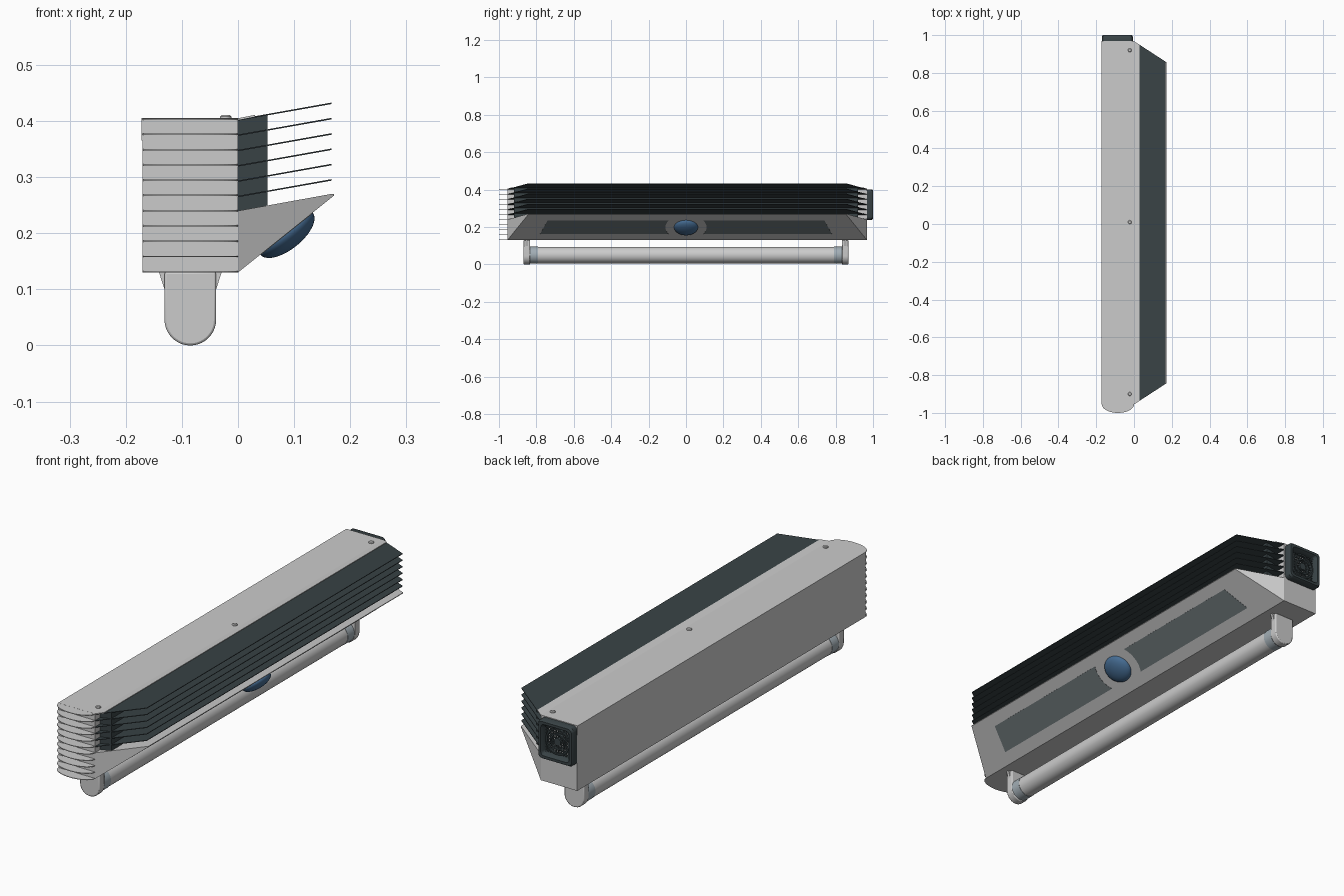
import bpy, bmesh
from math import sin, cos, pi
from mathutils import Matrix, Vector

if "Cube" in bpy.data.objects:
    bpy.data.objects.remove(bpy.data.objects["Cube"])

FRONT, BACK, MITRE = -0.955, 0.968, 0.65


def material(name, rgb):
    m = bpy.data.materials.new(name)
    m.diffuse_color = (*rgb, 1)
    m.use_nodes = True
    m.node_tree.nodes["Principled BSDF"].inputs["Base Color"].default_value = m.diffuse_color
    return m


DARK = material("dark_grey", (0.04, 0.055, 0.06))
PANEL = material("panel_grey", (0.17, 0.2, 0.21))
BLUE = material("blue_lens", (0.06, 0.15, 0.29))
COLLAR = material("collar_grey", (0.36, 0.42, 0.46))


def finish(bm, name, mat=None, smooth=False):
    bmesh.ops.recalc_face_normals(bm, faces=bm.faces)
    me = bpy.data.meshes.new(name)
    bm.to_mesh(me)
    bm.free()
    ob = bpy.data.objects.new(name, me)
    bpy.context.collection.objects.link(ob)
    if mat:
        me.materials.append(mat)
    if smooth:
        bpy.context.view_layer.objects.active = ob
        ob.select_set(True)
        bpy.ops.object.shade_smooth_by_angle(angle=0.6)
        ob.select_set(False)
    return ob


def loft(name, loops, mat=None, smooth=False, caps=True):
    """Bridge equal-length point loops, optionally capping both ends."""
    bm = bmesh.new()
    rings = [[bm.verts.new(p) for p in lp] for lp in loops]
    n = len(rings[0])
    for a, b in zip(rings, rings[1:]):
        for i in range(n):
            j = (i + 1) % n
            bm.faces.new((a[i], a[j], b[j], b[i]))
    if caps:
        bm.faces.new(rings[0])
        bm.faces.new(rings[-1][::-1])
    return finish(bm, name, mat, smooth)


def slab(name, profile, y0=FRONT, y1=BACK, mitre=0.0, mat=None, smooth=False):
    """Run an (x, z) profile along y, with ends cut back where x > 0."""
    cut = lambda x: mitre * max(0, x)
    return loft(name, [[(x, y0 + cut(x), z) for x, z in profile],
                       [(x, y1 - cut(x), z) for x, z in profile]], mat, smooth)


def circle(cx, cz, r, n=32):
    return [(cx + r * cos(2 * pi * i / n), cz + r * sin(2 * pi * i / n)) for i in range(n)]


def box(x0, x1, z0, z1):
    return [(x0, z0), (x1, z0), (x1, z1), (x0, z1)]


# Main housing, wedge underside and folded top cover
slab("housing", box(-0.17, 0, 0.13, 0.402))
slab("lower_wedge", [(0, 0.13), (0.166, 0.263), (0.171, 0.267), (0.171, 0.27), (0.166, 0.27), (0, 0.24)],
     mitre=MITRE)
slab("top_cover", [(-0.172, 0.365), (-0.172, 0.405), (0, 0.405), (0.03, 0.411),
                   (0.03, 0.408), (0, 0.402), (-0.17, 0.402), (-0.17, 0.365)], mitre=MITRE)

# Dark core and side fins
slab("fin_core", [(0, 0.24), (0.053, 0.249), (0.053, 0.411), (0, 0.402)], -0.92, 0.92, mat=DARK)
for i in range(6):
    z = 0.402 - 0.0273 * i
    slab(f"side_fin_{i}", [(0, z - 0.0012), (0.167, z + 0.0283), (0.167, z + 0.031), (0, z + 0.0012)],
         mitre=MITRE, mat=DARK)

# Curved front end plates
for i in range(11):
    z = 0.1302 + 0.0272 * i
    arc = [(-0.085 - 0.085 * cos(pi * k / 24), FRONT - 0.045 * sin(pi * k / 24)) for k in range(25)]
    loft(f"end_fin_{i}", [[(x, y, z + d) for x, y in arc] for d in (0, 0.0025)])

# Cover screws
for i, y in enumerate((-0.9, 0.01, 0.92)):
    loft(f"cover_screw_{i}", [[(px, py, z) for px, py in circle(-0.022, y, r, 20)]
                              for r, z in ((0.01, 0.404), (0.01, 0.408), (0.007, 0.411))], smooth=True)

# Frame of the sloping underside: u along y, v up the slope, n outward
v = Vector((0.166, 0, 0.133)).normalized()
u = Vector((0, 1, 0))
n = u.cross(v)
slope = Matrix((u, v, n)).transposed().to_4x4()
slope.translation = Vector((0.0865, 0, 0.13 + 0.0865 * 0.133 / 0.166))

# Underside panels with a round cut-out for the lens
for side, s in (("front", -1), ("back", 1)):
    a = 0.56
    pts = [(0.78, -0.058), (0.74, 0.058)]
    pts += [(0.11 * cos(a - 2 * a * k / 12), 0.11 * sin(a - 2 * a * k / 12)) for k in range(13)]
    loft(f"{side}_panel", [[slope @ Vector((s * x, y, h)) for x, y in pts] for h in (-0.001, 0.001)], PANEL)

# Blue lens dome and its seat
bm = bmesh.new()
bmesh.ops.create_uvsphere(bm, u_segments=40, v_segments=20, radius=1)
bmesh.ops.bisect_plane(bm, geom=bm.verts[:] + bm.edges[:] + bm.faces[:], plane_co=(0, 0, -0.05),
                       plane_no=(0, 0, 1), clear_inner=True)
bmesh.ops.transform(bm, matrix=slope @ Matrix.Diagonal((0.064, 0.06, 0.028, 1)), verts=bm.verts)
finish(bm, "lens_dome", BLUE, True)

# Tube lamp, collars, rounded holders and their gussets
slab("tube", circle(-0.085, 0.05, 0.044, 40), -0.84, 0.845, smooth=True)
for side, s in (("front", -1), ("back", 1)):
    slab(f"{side}_collar", circle(-0.085, 0.05, 0.0452, 40), *sorted((s * 0.79, s * 0.835)),
         mat=COLLAR, smooth=True)
    r = 0.046
    holder = [(-0.085 + r * cos(pi + pi * k / 20), r + r * sin(pi + pi * k / 20)) for k in range(21)]
    holder += [(-0.085 + r, 0.131), (-0.085 - r, 0.131)]
    ob = slab(f"{side}_tube_holder", holder, *sorted((s * 0.833, s * 0.868)), smooth=True)
    bev = ob.modifiers.new("soft_edge", 'BEVEL')
    bev.width, bev.segments = 0.004, 2
    slab(f"{side}_holder_gusset", [(-0.141, 0.131), (-0.131, 0.1), (-0.039, 0.1), (-0.029, 0.131)],
         *sorted((s * 0.845, s * 0.857)))


# Back fan frame
def rounded_square(h, r, y, cx=-0.088, cz=0.32):
    pts = []
    for q, (sx, sz) in enumerate(((1, 1), (-1, 1), (-1, -1), (1, -1))):
        for k in range(7):
            t = pi / 2 * (q + k / 6)
            pts.append((cx + sx * (h - r) + r * cos(t), y, cz + sz * (h - r) + r * sin(t)))
    return pts


loft("fan_frame", [rounded_square(*p) for p in (
    (0.082, 0.018, 0.966), (0.082, 0.018, 0.992), (0.077, 0.016, 1.0),
    (0.066, 0.014, 1.0), (0.057, 0.012, 0.985), (0.057, 0.012, 0.966))], DARK, True, False)

# Fan guard: grid bars, rings and hub
for i in range(9):
    d = -0.048 + 0.012 * i
    slab(f"guard_upright_{i}", box(-0.09 + d, -0.086 + d, 0.264, 0.376), 0.973, 0.977, mat=DARK)
    slab(f"guard_crossbar_{i}", box(-0.144, -0.032, 0.318 + d, 0.322 + d), 0.974, 0.978, mat=DARK)
for i, r in enumerate((0.032, 0.052)):
    loft(f"guard_ring_{i}", [[(x, y, z) for x, z in circle(-0.088, 0.32, rr)] for rr, y in (
        (r - 0.003, 0.972), (r - 0.003, 0.984), (r + 0.003, 0.984), (r + 0.003, 0.972))], DARK, True, False)
slab("fan_hub", circle(-0.088, 0.32, 0.016), 0.967, 0.984, mat=DARK, smooth=True)
